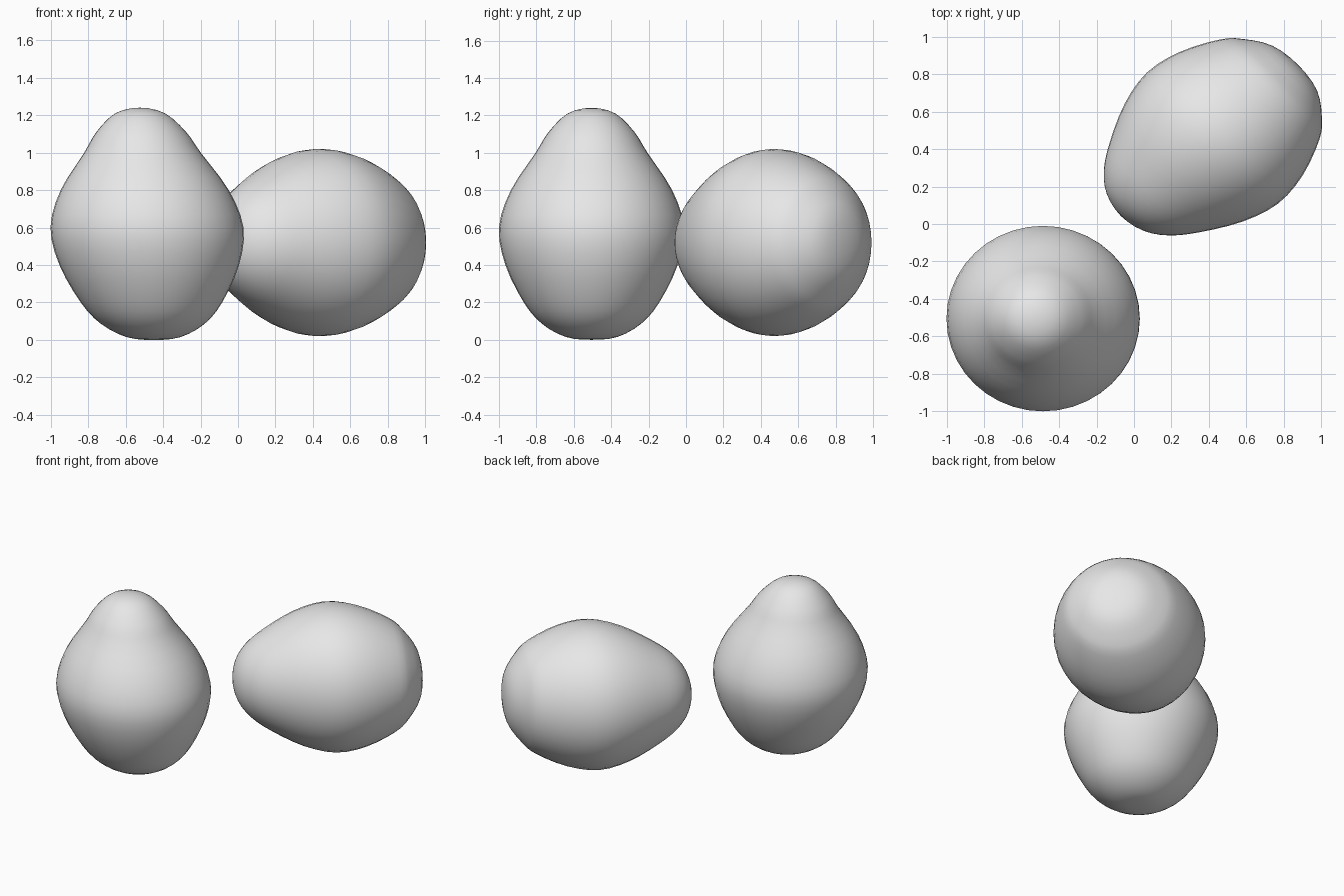
import bpy, bmesh, math
from mathutils import Matrix, Vector

cube = bpy.data.objects.get("Cube")
if cube:
    bpy.data.objects.remove(cube, do_unlink=True)

grey = bpy.data.materials.new("plain_grey")
grey.use_nodes = True
grey.diffuse_color = (0.8, 0.8, 0.8, 1)
grey.node_tree.nodes["Principled BSDF"].inputs["Base Color"].default_value = (0.8, 0.8, 0.8, 1)


def smooth_profile(points, steps=3):
    """Round off a (radius, height) profile that runs from pole to pole."""
    pts = [Vector(p) for p in points]
    # mirror the neighbour of each pole across the axis
    first, last = pts[1].copy(), pts[-2].copy()
    first.x, last.x = -first.x, -last.x
    pts = [first] + pts + [last]
    result = []
    for a, b, c, d in zip(pts, pts[1:], pts[2:], pts[3:]):
        for i in range(steps):
            t = i / steps
            p = b + (c - a) * t / 2 + (a - b * 2.5 + c * 2 - d / 2) * t**2 \
                + (b * 3 - a - c * 3 + d) * t**3 / 2
            result.append(p)
    return result + [pts[-2]]


def egg(name, profile, lean, widths, placement):
    """Spin a profile round z, lean the tip sideways and place the egg."""
    bm = bmesh.new()
    verts = [bm.verts.new((p.x, 0, p.y)) for p in smooth_profile(profile)]
    edges = [bm.edges.new(pair) for pair in zip(verts, verts[1:])]
    bmesh.ops.spin(bm, geom=verts + edges, cent=(0, 0, 0), axis=(0, 0, 1),
                   angle=math.tau, steps=40, use_duplicate=False)
    bmesh.ops.remove_doubles(bm, verts=bm.verts[:], dist=0.0005)
    for v in bm.verts:
        v.co.x = v.co.x * widths[0] + lean * v.co.z
        v.co.y *= widths[1]
    bm.transform(placement)
    bmesh.ops.recalc_face_normals(bm, faces=bm.faces[:])
    for f in bm.faces:
        f.smooth = True
    mesh = bpy.data.meshes.new(name)
    bm.to_mesh(mesh)
    bm.free()
    mesh.materials.append(grey)
    obj = bpy.data.objects.new(name, mesh)
    bpy.context.collection.objects.link(obj)


# Egg standing on its blunt end
upright = [(0, 0), (0.14, 0.015), (0.27, 0.085), (0.37, 0.2), (0.47, 0.4), (0.505, 0.6),
           (0.44, 0.8), (0.305, 1.0), (0.235, 1.11), (0.13, 1.21), (0, 1.24)]
egg("upright_egg", upright, -0.06, (1.02, 0.98),
    Matrix.Translation((-0.45, -0.505, 0)))

# Egg lying on its side, narrow end towards the front right
lying = [(0, 0), (0.17, 0.025), (0.3, 0.11), (0.38, 0.2), (0.47, 0.4), (0.5, 0.6),
         (0.45, 0.8), (0.345, 1.0), (0.25, 1.13), (0.14, 1.21), (0, 1.24)]
turn = Matrix.Rotation(math.radians(45), 4, 'Z') @ Matrix.Rotation(math.radians(-90), 4, 'Y') \
    @ Matrix.Rotation(math.radians(90), 4, 'Z')
egg("lying_egg", lying, 0.08, (0.99, 1.0),
    Matrix.Translation((0.877, 0.849, 0.52)) @ turn)
